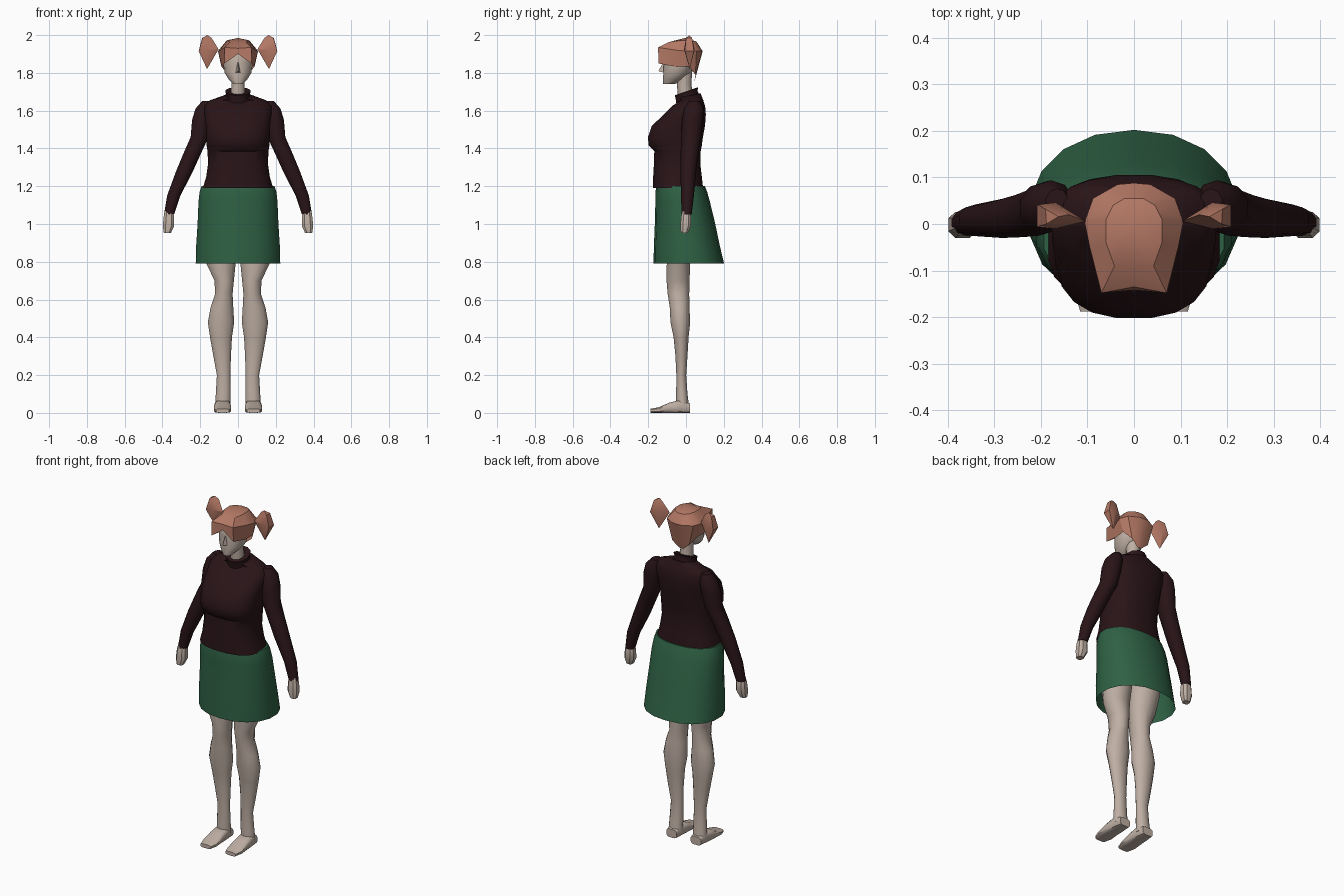
import bpy, bmesh, math

def material(name, rgb):
    m = bpy.data.materials.new(name)
    m.diffuse_color = (*rgb, 1)
    return m

SKIN = material("skin", (0.52, 0.43, 0.37))
KNIT = material("dark_knit", (0.022, 0.007, 0.009))
GREEN = material("green_cloth", (0.028, 0.12, 0.058))
HAIR = material("red_hair", (0.46, 0.19, 0.13))

def finish(bm, name, mat, mirror=False, angle=40):
    bmesh.ops.remove_doubles(bm, verts=bm.verts, dist=0.0005)
    bmesh.ops.recalc_face_normals(bm, faces=bm.faces)
    me = bpy.data.meshes.new(name)
    bm.to_mesh(me)
    bm.free()
    me.shade_smooth()
    me.set_sharp_from_angle(angle=math.radians(angle))
    me.materials.append(mat)
    ob = bpy.data.objects.new(name, me)
    bpy.context.collection.objects.link(ob)
    if mirror:
        mod = ob.modifiers.new("mirror", 'MIRROR')
        mod.use_clip = True
    return ob

def bridge(bm, rows, closed=True):
    n = len(rows[0])
    for r, s in zip(rows, rows[1:]):
        for i in range(n if closed else n - 1):
            j = (i + 1) % n
            bm.faces.new((r[i], r[j], s[j], s[i]))

def loft(name, rings, mat, n=12, power=2.0, axis='z', mirror=False, caps=(True, True), angle=40):
    """Rings are (x, y, z, half width, half depth, tilt); axis 'y' swaps y and z."""
    bm = bmesh.new()
    rows = []
    for cx, cy, t, rx, ry, *tilt in rings:
        row = []
        for i in range(n):
            a = 2 * math.pi * (i + 0.5) / n
            c, s = math.cos(a), math.sin(a)
            dx = math.copysign(abs(c) ** (2 / power), c) * rx
            dy = math.copysign(abs(s) ** (2 / power), s) * ry
            h = t + (tilt[0] * dy if tilt else 0)
            row.append(bm.verts.new((cx + dx, cy + dy, h) if axis == 'z' else (cx + dx, h, cy + dy)))
        rows.append(row)
    bridge(bm, rows)
    if caps[0]:
        bm.faces.new(rows[0])
    if caps[1]:
        bm.faces.new(rows[-1])
    return finish(bm, name, mat, mirror, angle)

# Skirt: flared towards the back and open below
loft("skirt", [(0, .015, .79, .227, .187), (0, .005, .88, .225, .175), (0, -.005, 1.0, .217, .16),
               (0, -.018, 1.12, .212, .144), (0, -.025, 1.17, .206, .137), (0, -.028, 1.2, .196, .128)],
     GREEN, n=18, power=2.15, caps=(False, True))

# Sweater body with bust and shoulders
loft("sweater_body", [(0, -.042, 1.19, .188, .134), (0, -.045, 1.25, .17, .13), (0, -.047, 1.32, .16, .124),
                      (0, -.045, 1.385, .163, .124), (0, -.057, 1.415, .168, .142),
                      (0, -.056, 1.46, .17, .147), (0, -.04, 1.52, .172, .142),
                      (0, -.006, 1.58, .178, .112), (0, .014, 1.625, .178, .088),
                      (0, .032, 1.655, .15, .06), (0, .02, 1.68, .07, .058, .2)],
     KNIT, n=20, power=2.5)

# Rolled collar, higher at the back
loft("collar", [(0, .012, 1.655, .068, .065, .3), (0, .003, 1.685, .062, .06, .35),
                (0, .003, 1.703, .068, .064, .35), (0, .003, 1.703, .045, .044, .35)],
     KNIT, n=12, caps=(False, True))

# Sleeves
loft("sleeves", [(.365, .003, 1.05, .028, .027), (.34, .008, 1.15, .037, .034),
                 (.283, .012, 1.28, .047, .042), (.235, .02, 1.39, .049, .048),
                 (.203, .028, 1.46, .05, .053), (.19, .035, 1.55, .056, .056),
                 (.178, .042, 1.61, .05, .052), (.165, .046, 1.652, .025, .03)],
     KNIT, n=10, mirror=True)

# Fists
loft("hands", [(.365, 0, 1.07, .022, .02), (.366, 0, 1.04, .029, .027), (.368, -.002, .99, .032, .03),
               (.374, -.008, .952, .02, .02)],
     SKIN, n=8, power=2.6, mirror=True, angle=30)

# Legs
loft("legs", [(.08, -.018, .03, .042, .036), (.078, -.022, .1, .041, .031), (.076, -.025, .2, .037, .027),
              (.084, -.024, .3, .048, .033), (.09, -.026, .4, .06, .041), (.09, -.03, .48, .072, .054),
              (.085, -.034, .56, .062, .054), (.075, -.04, .63, .048, .059), (.073, -.042, .7, .053, .063),
              (.09, -.04, .79, .08, .064), (.097, -.03, .9, .09, .08), (.095, -.03, 1.1, .09, .09)],
     SKIN, n=12, mirror=True)

# Feet
loft("feet", [(.08, .025, .022, .034, .025), (.081, .035, -.03, .042, .035), (.082, .027, -.09, .045, .027),
              (.082, .015, -.145, .047, .015), (.082, .011, -.188, .034, .011)],
     SKIN, n=12, power=3.5, axis='y', mirror=True)

# Neck and head
loft("neck", [(0, 0, 1.66, .042, .042), (0, -.01, 1.74, .036, .038), (0, -.008, 1.82, .042, .042)], SKIN, n=10)
loft("head", [(0, -.09, 1.74, .026, .032), (0, -.07, 1.765, .05, .054), (0, -.048, 1.8, .073, .074),
              (0, -.036, 1.85, .081, .084), (0, -.032, 1.9, .08, .088), (0, -.03, 1.94, .055, .065)],
     SKIN, n=12, power=2.1)

# Nose
bm = bmesh.new()
for p in [(0, -.118, 1.86), (.015, -.115, 1.80), (-.015, -.115, 1.80), (0, -.146, 1.81), (0, -.1, 1.83)]:
    bm.verts.new(p)
bmesh.ops.convex_hull(bm, input=bm.verts)
finish(bm, "nose", SKIN)

# Hair cap: right half from rim to crown, parted fringe and tapered nape, mirrored
rows = [
    [(0, -.142, 1.90), (.072, -.145, 1.85), (.084, -.05, 1.832), (.088, .015, 1.835), (.055, .05, 1.79), (.014, .045, 1.755), (0, .045, 1.755)],
    [(0, -.135, 1.93), (.07, -.148, 1.935), (.095, -.05, 1.92), (.106, .005, 1.915), (.088, .055, 1.915), (.035, .085, 1.915), (0, .088, 1.915)],
    [(0, -.09, 1.96), (.042, -.09, 1.963), (.06, -.04, 1.97), (.06, .01, 1.972), (.045, .04, 1.968), (.02, .055, 1.966), (0, .055, 1.966)],
    [(0, -.005, 1.985)] * 7]
bm = bmesh.new()
bridge(bm, [[bm.verts.new(p) for p in row] for row in rows], closed=False)
finish(bm, "hair_cap", HAIR, mirror=True, angle=30)

# Pigtails
bm = bmesh.new()
for p in [(.103, .006, 1.925), (.14, .02, 1.985), (.162, .016, 2.0), (.19, .032, 1.985), (.188, 0, 1.985),
          (.208, .042, 1.915), (.208, -.006, 1.915), (.164, .02, 1.82), (.168, .046, 1.925), (.168, -.01, 1.925)]:
    bm.verts.new(p)
bmesh.ops.convex_hull(bm, input=bm.verts)
finish(bm, "pigtails", HAIR, mirror=True, angle=25)
